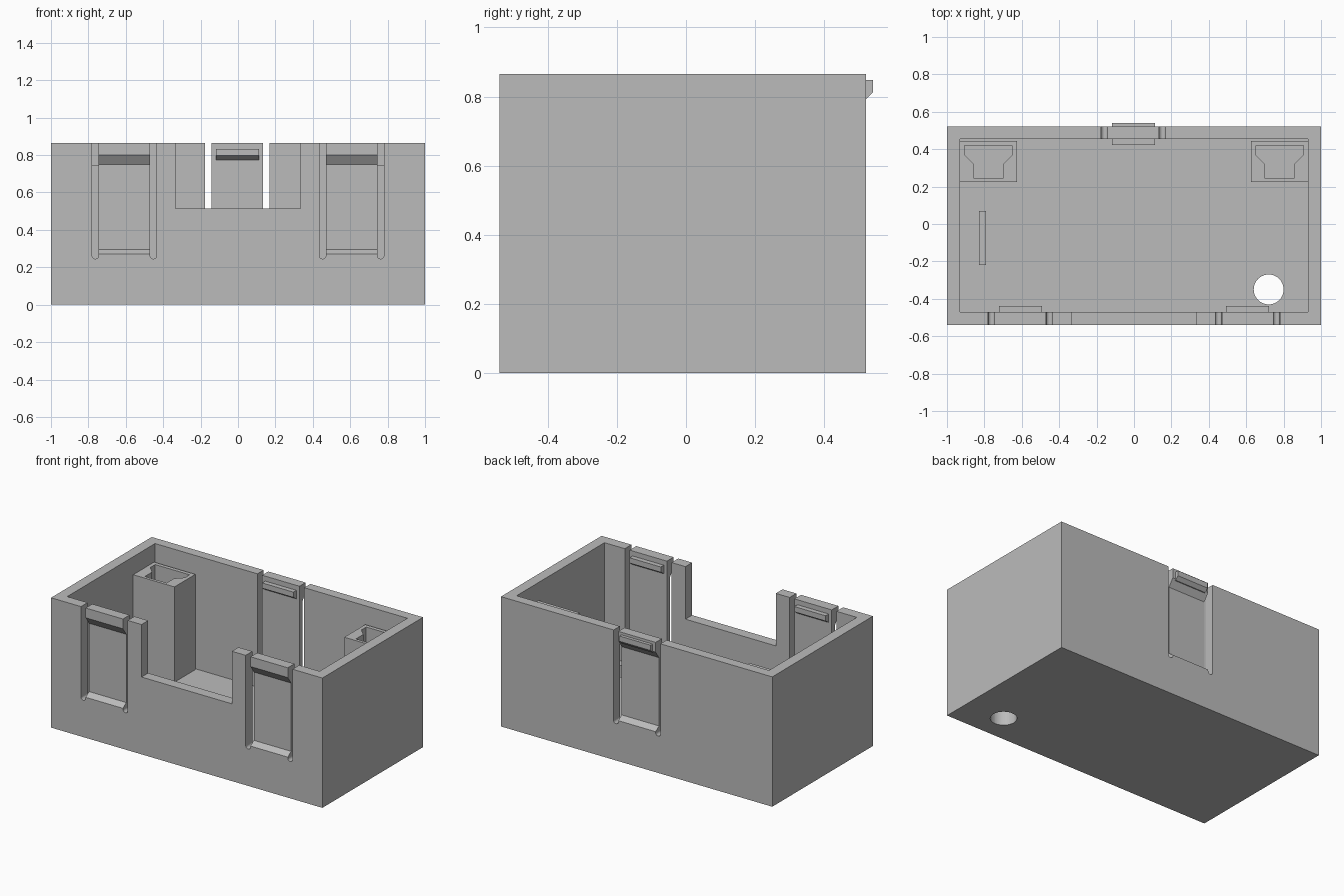
import bpy, bmesh, math
from mathutils import Vector

cube = bpy.data.objects.get("Cube")
if cube:
    bpy.data.objects.remove(cube, do_unlink=True)

grey = bpy.data.materials.new("plain grey")
grey.use_nodes = True
colour = (0.5, 0.5, 0.5, 1)
grey.diffuse_color = colour
grey.node_tree.nodes["Principled BSDF"].inputs["Base Color"].default_value = colour

FRONT, BACK, TOP = -0.54, 0.52, 0.865
IN_X, IN_FRONT, IN_BACK, FLOOR = 0.93, -0.47, 0.455, 0.11
POST_TOP = 0.745


def prism(name, points, axis, low, high):
    """Extrude a 2D outline along an axis; outline is (y,z), (x,z) or (x,y)."""
    place = {"x": lambda a, b, t: (t, a, b),
             "y": lambda a, b, t: (a, t, b),
             "z": lambda a, b, t: (a, b, t)}[axis]
    bm = bmesh.new()
    face = bm.faces.new([bm.verts.new(place(a, b, low)) for a, b in points])
    moved = bmesh.ops.extrude_face_region(bm, geom=[face])["geom"]
    shift = Vector(place(0, 0, high - low))
    bmesh.ops.translate(bm, vec=shift, verts=[v for v in moved if isinstance(v, bmesh.types.BMVert)])
    bmesh.ops.recalc_face_normals(bm, faces=bm.faces)
    mesh = bpy.data.meshes.new(name)
    bm.to_mesh(mesh)
    bm.free()
    mesh.materials.append(grey)
    obj = bpy.data.objects.new(name, mesh)
    bpy.context.collection.objects.link(obj)
    return obj


def box(name, x0, x1, y0, y1, z0, z1):
    return prism(name, [(x0, y0), (x1, y0), (x1, y1), (x0, y1)], "z", z0, z1)


def cut(target, cutter):
    cutter.hide_render = True
    mod = target.modifiers.new("cut", "BOOLEAN")
    mod.operation, mod.solver, mod.object = "DIFFERENCE", "EXACT", cutter
    bpy.context.view_layer.objects.active = target
    bpy.ops.object.modifier_apply(modifier=mod.name)
    bpy.data.objects.remove(cutter, do_unlink=True)


def arc(cx, cy, r, start, end, n):
    return [(cx + r * math.cos(start + (end - start) * i / n),
             cy + r * math.sin(start + (end - start) * i / n)) for i in range(n + 1)]


def nub(name, cx, wall_y, direction, depth, top):
    """Small catch: flat top, upright face, sloped underside."""
    out = wall_y + direction * depth
    root = wall_y - direction * 0.01
    outline = [(root, top), (out, top), (out, top - 0.035),
               (wall_y, top - 0.057), (root, top - 0.057)]
    prism(name, outline, "x", cx - 0.115, cx + 0.115)


# Open tray with a notch in the front wall and a round hole in the floor
tray = box("tray", -1, 1, FRONT, BACK, 0, TOP)
cut(tray, box("cavity", -IN_X, IN_X, IN_FRONT, IN_BACK, FLOOR, 1))
cut(tray, box("front_notch", -0.333, 0.333, FRONT - 0.1, IN_FRONT + 0.05, 0.515, 1))
cut(tray, prism("cable_hole", arc(0.72, -0.35, 0.08, 0, math.tau, 40)[:-1], "z", -0.1, 0.3))

# Spring clips: two slots each side of a thinned tongue, plus an inner catch
clips = [("front_right", -0.6075, FRONT, IN_FRONT, 1),
         ("front_left", 0.6075, FRONT, IN_FRONT, 1),
         ("back", -0.003, BACK, IN_BACK, -1)]
for name, cx, outer, inner, inward in clips:
    low, high = sorted((outer - inward * 0.05, inner + inward * 0.005))
    for side in (-1, 1):
        sx = cx + side * 0.155
        slot = arc(sx, 0.2625, 0.0175, math.pi, math.tau, 10)
        slot += [(sx + 0.0175, 1), (sx - 0.0175, 1)]
        cut(tray, prism("slot", slot, "y", low, high))
    deep, clear = outer + inward * 0.035, outer - inward * 0.03
    recess = [(clear, 0.27), (outer, 0.27), (deep, 0.295),
              (deep, 0.75), (outer, 0.80), (clear, 0.80)]
    cut(tray, prism("recess", recess, "x", cx - 0.15, cx + 0.15))
    nub(name + "_catch", cx, inner, inward, 0.032, 0.832)
nub("back_outer_catch", -0.003, BACK, 1, 0.021, 0.848)

# Corner posts with a funnel-shaped pocket
for name, s in (("right_post", -1), ("left_post", 1)):
    cx = s * 0.778
    post = box(name, cx - 0.152, cx + 0.152, 0.225, 0.445, FLOOR - 0.01, POST_TOP)
    half = [(0.127, 0.42), (0.127, 0.37), (0.08, 0.322), (0.08, 0.245)]
    pocket = [(cx + x, y) for x, y in half] + [(cx - x, y) for x, y in reversed(half)]
    cut(post, prism("pocket", pocket, "z", POST_TOP - 0.1, 1))

# Low rib on the floor
box("floor_rib", -0.83, -0.79, -0.22, 0.07, FLOOR - 0.01, 0.18)
